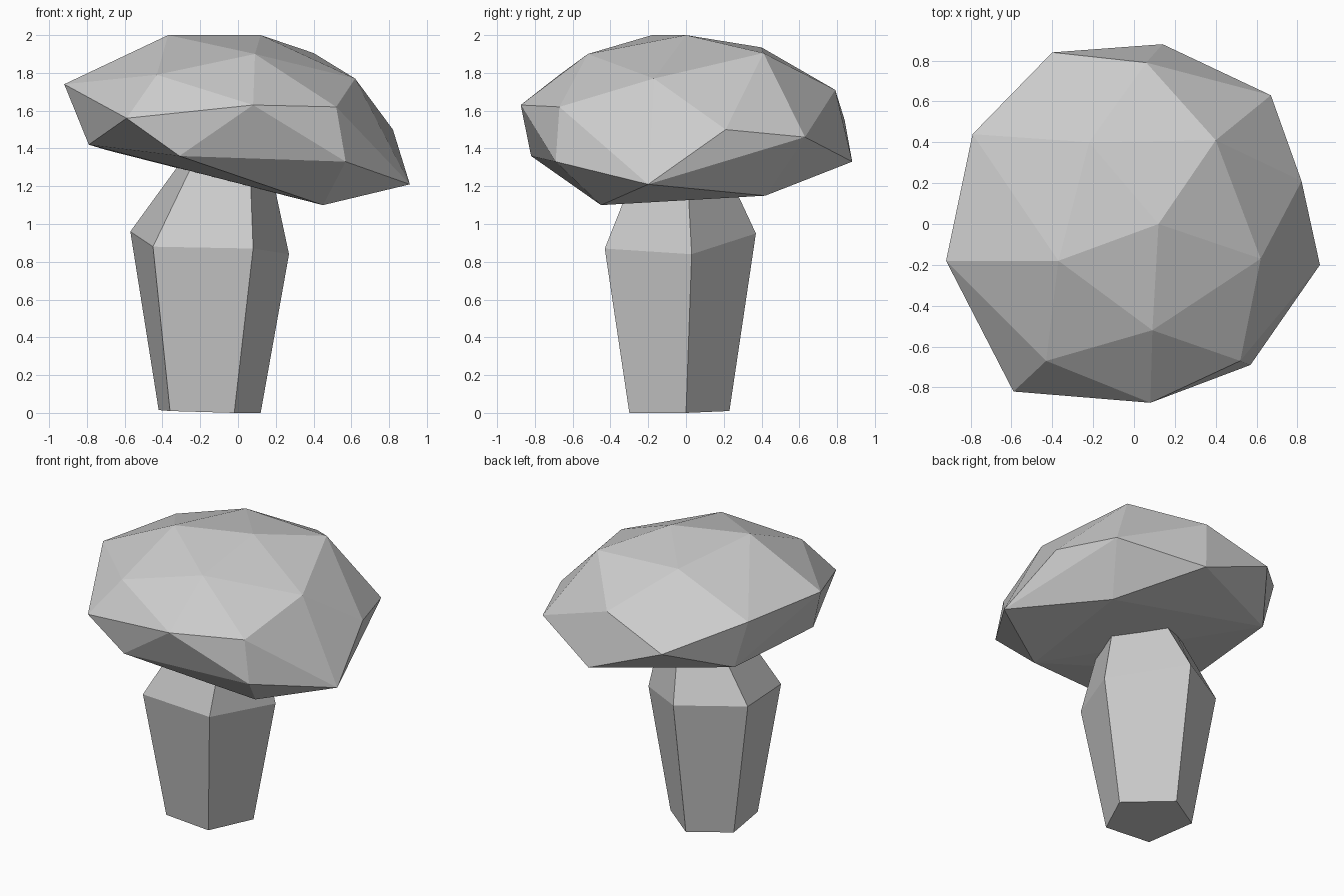
import bpy, bmesh


def make_object(name, bm):
    bmesh.ops.recalc_face_normals(bm, faces=bm.faces)
    mesh = bpy.data.meshes.new(name)
    bm.to_mesh(mesh)
    bm.free()
    ob = bpy.data.objects.new(name, mesh)
    bpy.context.collection.objects.link(ob)
    return ob


# Stem: three five-sided rings, flaring to a shoulder and tapering into the cap
rings = [
    [(-.02, -.30, 0), (.12, 0, 0), (-.16, .23, .01), (-.42, .07, .015), (-.36, -.28, .01)],
    [(.08, -.43, .87), (.27, .03, .84), (-.16, .37, .95), (-.57, .13, .96), (-.45, -.41, .88)],
    [(.06, -.22, 1.4), (.15, 0, 1.4), (-.06, .16, 1.4), (-.25, .08, 1.4), (-.20, -.20, 1.4)],
]
bm = bmesh.new()
loops = [[bm.verts.new(p) for p in ring] for ring in rings]
for low, high in zip(loops, loops[1:]):
    for i in range(5):
        j = (i + 1) % 5
        bm.faces.new((low[i], low[j], high[j], high[i]))
bm.faces.new(loops[0][::-1])
bm.faces.new(loops[-1])
make_object("stem", bm)

# Cap: faceted, tilted boulder-like dome built as a convex hull
crown = [(-.37, -.18, 2), (.12, 0, 2), (-.22, .40, 1.935), (.40, .41, 1.905),
         (.62, -.17, 1.77), (.09, -.52, 1.90), (-.43, -.67, 1.79), (.06, .79, 1.71)]
rim = [(-.92, -.18, 1.74), (-.79, .44, 1.73), (-.40, .84, 1.55), (.14, .88, 1.33),
       (.67, .63, 1.46), (.82, .21, 1.50), (.91, -.20, 1.21), (.57, -.69, 1.33),
       (.52, -.67, 1.62), (.08, -.875, 1.63), (-.59, -.82, 1.56)]
underside = [(-.79, -.28, 1.42), (-.69, .45, 1.39), (-.31, -.82, 1.36),
             (.45, -.45, 1.10), (.53, .42, 1.15)]
bm = bmesh.new()
for p in crown + rim + underside:
    bm.verts.new(p)
bmesh.ops.convex_hull(bm, input=bm.verts)
make_object("cap", bm)
